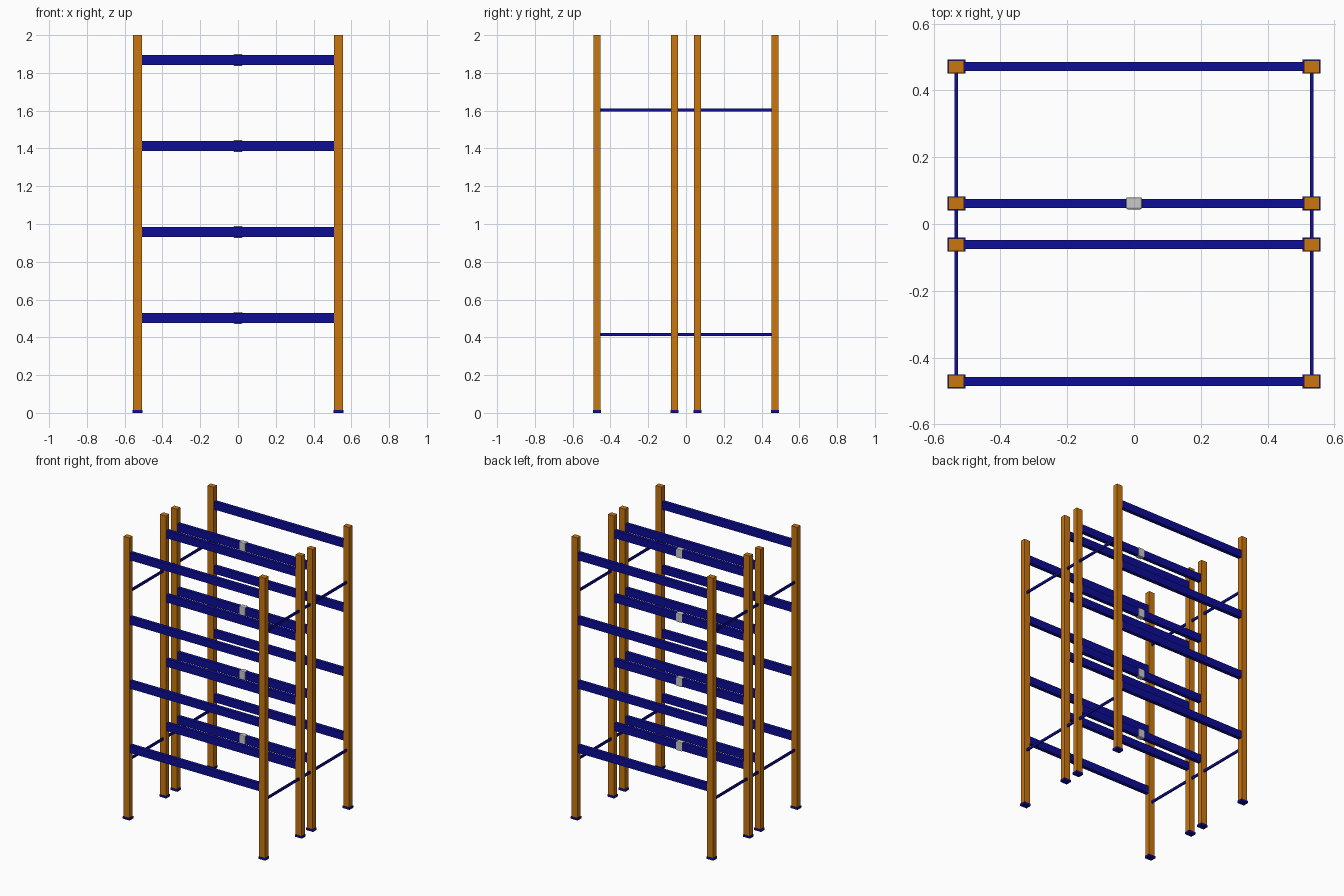
import bpy

cube = bpy.data.objects.get("Cube")
if cube:
    bpy.data.objects.remove(cube, do_unlink=True)


def material(name, rgb):
    mat = bpy.data.materials.new(name)
    mat.use_nodes = True
    mat.diffuse_color = (*rgb, 1)
    mat.node_tree.nodes["Principled BSDF"].inputs["Base Color"].default_value = (*rgb, 1)
    return mat


ORANGE = material("orange paint", (0.58, 0.18, 0.005))
BLUE = material("blue paint", (0.004, 0.004, 0.3))
GREY = material("light grey", (0.58, 0.58, 0.58))


def box(name, centre, size, mat, bevel=0):
    bpy.ops.mesh.primitive_cube_add(size=1, location=centre)
    obj = bpy.context.object
    obj.name = name
    obj.scale = size
    bpy.ops.object.transform_apply(location=False, rotation=False, scale=True)
    obj.data.materials.append(mat)
    if bevel:
        mod = obj.modifiers.new("rounded edges", "BEVEL")
        mod.width = bevel
        mod.segments = 2
    return obj


POST_X = 0.532
OUTER_Y, INNER_Y = 0.471, 0.062
POST_W, POST_D = 0.046, 0.037
BEAM_HEIGHTS = [0.503 + 0.455 * i for i in range(4)]
ROWS = (-OUTER_Y, -INNER_Y, INNER_Y, OUTER_Y)

# Uprights standing on foot plates
for x in (-POST_X, POST_X):
    for y in ROWS:
        box("upright_post", (x, y, 1.004), (POST_W, POST_D, 1.992), ORANGE)
        box("foot_plate", (x, y, 0.008), (0.054, 0.042, 0.016), BLUE)

# Load beams, between the uprights of each row
beam_length = 2 * POST_X - POST_W
for y in ROWS:
    for z in BEAM_HEIGHTS:
        box("load_beam", (0, y, z), (beam_length, 0.027, 0.054), BLUE)

# Clips around the middle of the rear inner beams
for z in BEAM_HEIGHTS:
    box("beam_clip", (0, INNER_Y, z), (0.047, 0.036, 0.063), GREY, bevel=0.005)

# Side braces and row spacers, from post to post
for x in (-POST_X, POST_X):
    for z in (0.415, 1.604):
        for start, end in zip(ROWS, ROWS[1:]):
            name = "row_spacer" if start == -INNER_Y else "side_brace"
            box(name, (x, (start + end) / 2, z), (0.01, end - start - POST_D, 0.017), BLUE)
